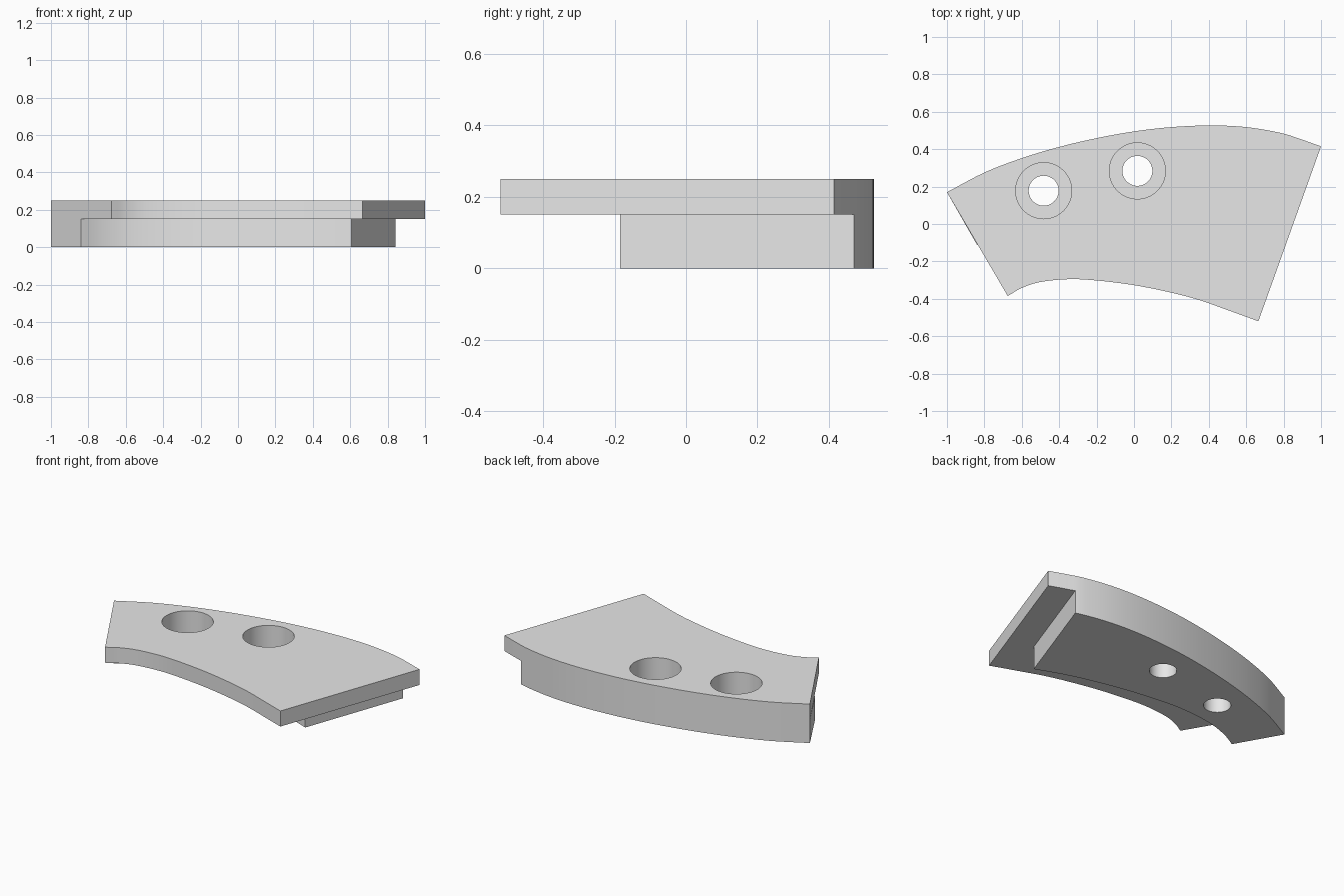
import bpy, bmesh, math
from mathutils import Vector

cube = bpy.data.objects.get("Cube")
if cube:
    bpy.data.objects.remove(cube)

SLAB_Z, TOP_Z = 0.15, 0.25
COUNTERBORE_FLOOR = 0.10
LIP = 0.31          # inner overhang of the slab
END_LIP = 0.168     # overhang at the left end of the model

grey = bpy.data.materials.new("plain grey")
grey.use_nodes = True
grey.diffuse_color = (0.8, 0.8, 0.8, 1)
grey.node_tree.nodes["Principled BSDF"].inputs["Base Color"].default_value = (0.8, 0.8, 0.8, 1)


def smooth_path(points, steps=5):
    """Catmull-Rom path through the points."""
    p = [Vector(q) for q in points]
    p = [2 * p[0] - p[1]] + p + [2 * p[-1] - p[-2]]
    path = []
    for a, b, c, d in zip(p, p[1:], p[2:], p[3:]):
        for i in range(steps):
            t = i / steps
            path.append(0.5 * (2 * b + (c - a) * t + (2 * a - 5 * b + 4 * c - d) * t**2
                               + (3 * b - a - 3 * c + d) * t**3))
    return path + [p[-2]]


def offset_path(path, start, end):
    """Shift a path to its left by a distance running from start to end."""
    out = []
    for i, q in enumerate(path):
        d = (path[min(i + 1, len(path) - 1)] - path[max(i - 1, 0)]).normalized()
        out.append(q + Vector((-d.y, d.x)) * (start + (end - start) * i / (len(path) - 1)))
    return out


def make_object(name, bm):
    bmesh.ops.recalc_face_normals(bm, faces=bm.faces)
    mesh = bpy.data.meshes.new(name)
    bm.to_mesh(mesh)
    bm.free()
    mesh.materials.append(grey)
    obj = bpy.data.objects.new(name, mesh)
    bpy.context.scene.collection.objects.link(obj)
    return obj


def prism(outline, z0, z1):
    bm = bmesh.new()
    face = bm.faces.new([bm.verts.new((p.x, p.y, z0)) for p in outline])
    top = bmesh.ops.extrude_face_region(bm, geom=[face])
    verts = [v for v in top["geom"] if isinstance(v, bmesh.types.BMVert)]
    bmesh.ops.translate(bm, verts=verts, vec=(0, 0, z1 - z0))
    return bm


def cylinder(name, x, y, radius, z0, z1):
    ring = [Vector((x + radius * math.cos(a), y + radius * math.sin(a)))
            for a in (math.tau * i / 64 for i in range(64))]
    return make_object(name, prism(ring, z0, z1))


def combine(target, tool, operation):
    mod = target.modifiers.new("combine", "BOOLEAN")
    mod.operation, mod.object, mod.solver = operation, tool, "EXACT"
    bpy.context.view_layer.update()
    graph = bpy.context.evaluated_depsgraph_get()
    mesh = bpy.data.meshes.new_from_object(target.evaluated_get(graph))
    target.modifiers.clear()
    target.data = mesh
    bpy.data.objects.remove(tool)


# Curved outer and inner edges of the plate
outer = smooth_path([(-1, .17), (-.8, .275), (-.6, .352), (-.4, .412), (-.2, .459), (0, .495),
                     (.2, .518), (.41, .527), (.6, .518), (.78, .488), (.89, .454), (1, .415)])
inner = smooth_path([(-.675, -.385), (-.6, -.342), (-.5, -.31), (-.35, -.295), (-.2, -.302),
                     (0, -.327), (.2, -.367), (.35, -.407), (.5, -.46), (.665, -.52)])

# Upper slab
plate = make_object("segment_plate", prism(outer + inner[::-1], SLAB_Z, TOP_Z))

# Lower block, set back along the inner edge and trimmed at one end
block_inner = offset_path(inner, .318, .293)
bm = prism(outer + block_inner[::-1], 0, SLAB_Z)
along = (outer[-1] - inner[-1]).normalized()
normal = Vector((along.y, -along.x, 0))
cut_point = outer[-1].to_3d() - normal * END_LIP
cut = bmesh.ops.bisect_plane(bm, geom=bm.verts[:] + bm.edges[:] + bm.faces[:],
                             plane_co=cut_point, plane_no=normal, clear_outer=True)
bmesh.ops.holes_fill(bm, edges=[e for e in bm.edges if e.is_boundary])
combine(plate, make_object("lower_block", bm), "UNION")

# Two counterbored screw holes
for x, y in ((-.483, .178), (.018, .284)):
    combine(plate, cylinder("bore", x, y, .08, -.1, .4), "DIFFERENCE")
    combine(plate, cylinder("counterbore", x, y, .15, COUNTERBORE_FLOOR, .4), "DIFFERENCE")

# Smooth the curved walls, keep the edges crisp
bpy.ops.object.select_all(action="DESELECT")
plate.select_set(True)
bpy.context.view_layer.objects.active = plate
bpy.ops.object.shade_smooth_by_angle(angle=math.radians(25))
